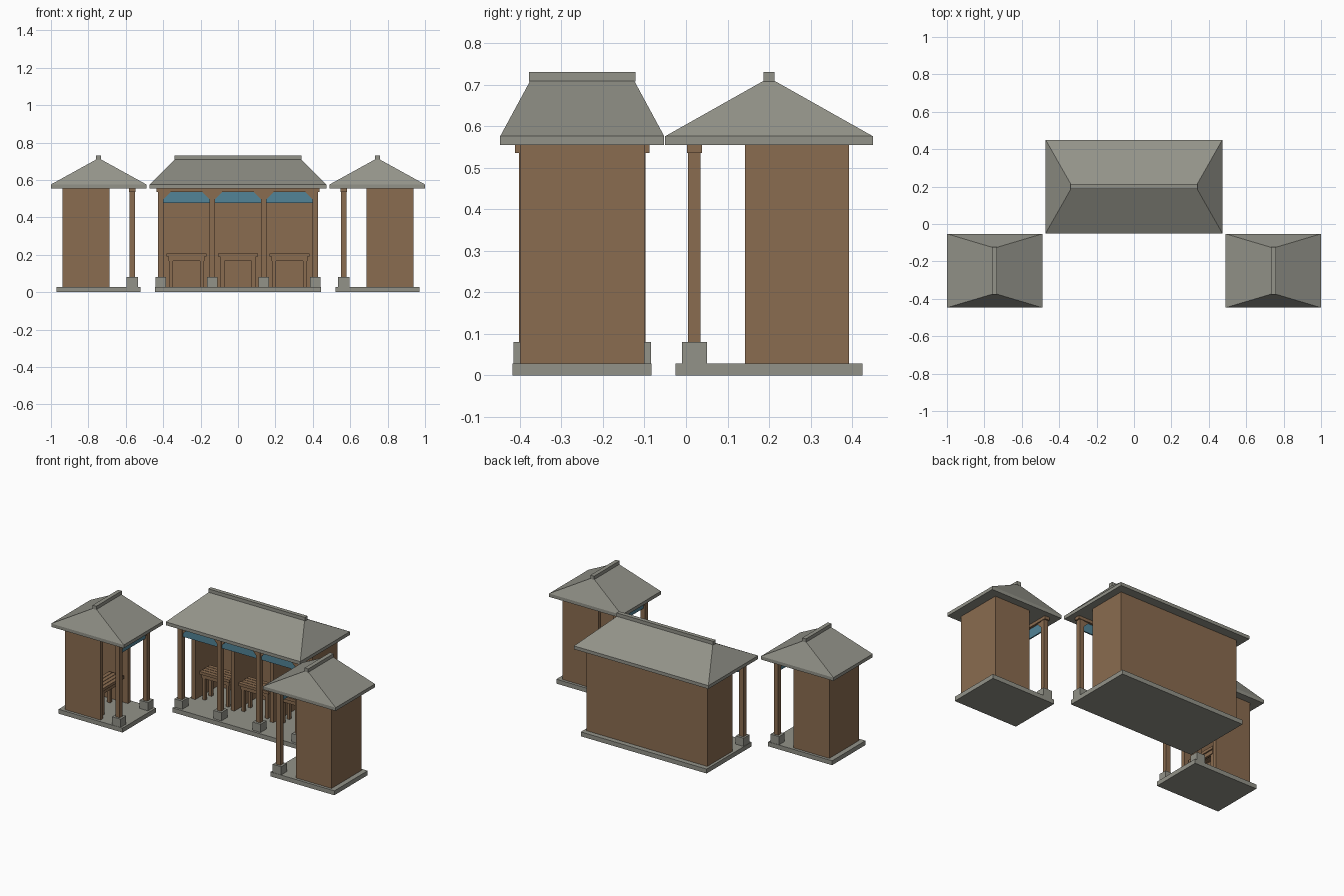
import bpy, bmesh, math
from mathutils import Matrix

if "Cube" in bpy.data.objects:
    bpy.data.objects.remove(bpy.data.objects["Cube"])

def material(name, rgb):
    m = bpy.data.materials.new(name)
    m.diffuse_color = (*rgb, 1)
    m.use_nodes = True
    m.node_tree.nodes["Principled BSDF"].inputs["Base Color"].default_value = m.diffuse_color
    return m

WOOD = material("brown wood", (0.255, 0.15, 0.08))
STONE = material("grey stone", (0.29, 0.29, 0.25))
BLUE = material("blue valance", (0.085, 0.23, 0.31))

def finish(bm, name, mat, place):
    bmesh.ops.recalc_face_normals(bm, faces=bm.faces)
    me = bpy.data.meshes.new(name)
    bm.to_mesh(me)
    bm.free()
    me.materials.append(mat)
    ob = bpy.data.objects.new(name, me)
    ob.matrix_world = place
    bpy.context.collection.objects.link(ob)

def boxes(name, mat, place, spans):
    """One object made of boxes given as (x0, x1, y0, y1, z0, z1)."""
    bm = bmesh.new()
    for x0, x1, y0, y1, z0, z1 in spans:
        m = Matrix.Translation(((x0 + x1) / 2, (y0 + y1) / 2, (z0 + z1) / 2))
        m = m @ Matrix.Diagonal((x1 - x0, y1 - y0, z1 - z0, 1))
        bmesh.ops.create_cube(bm, size=1, matrix=m)
    finish(bm, name, mat, place)

def roof(place, half, depth, ridge):
    # hipped slab: eave edge, then slope up to a narrow ridge
    bm = bmesh.new()
    rings = []
    for a, b, z in ((half, depth, 0.555), (half, depth, 0.576), (ridge, 0.012, 0.71)):
        rings.append([bm.verts.new((sx * a, sy * b, z))
                      for sx, sy in ((-1, -1), (1, -1), (1, 1), (-1, 1))])
    bm.faces.new(rings[0])
    bm.faces.new(rings[-1])
    for lo, hi in zip(rings, rings[1:]):
        for i in range(4):
            j = (i + 1) % 4
            bm.faces.new((lo[i], lo[j], hi[j], hi[i]))
    finish(bm, "hipped_roof", STONE, place)
    boxes("ridge_cap", STONE, place, [(-ridge - .003, ridge + .003, -.013, .013, .708, .731)])

def brackets(place, cols):
    # triangular braces between columns and beam
    bm = bmesh.new()
    for a, b in zip(cols, cols[1:]):
        for x, s in ((a + .014, 1), (b - .014, -1)):
            tri = [(x, .536), (x + s * .04, .536), (x, .496)]
            f = [bm.verts.new((u, -.191, z)) for u, z in tri]
            g = [bm.verts.new((u, -.169, z)) for u, z in tri]
            bm.faces.new(f)
            bm.faces.new(g)
            for i in range(3):
                j = (i + 1) % 3
                bm.faces.new((f[i], f[j], g[j], g[i]))
    finish(bm, "corner_brackets", WOOD, place)

def desk(place, c):
    # slatted top, apron and four legs
    n, y0, y1 = 4, .0 - .045, .065
    step = (y1 - y0) / n
    boxes("desk_slats", WOOD, place,
          [(c - .106, c + .106, y0 + i * step, y0 + (i + .88) * step, .19, .208) for i in range(n)])
    parts = [(c - .097, c + .097, y, y + .014, .166, .191) for y in (y0 + .008, y1 - .024)]
    parts += [(c + s * .09 - .007, c + s * .09 + .007, y0 + .01, y1 - .012, .166, .191) for s in (-1, 1)]
    boxes("desk_apron", WOOD, place, parts)
    boxes("desk_legs", WOOD, place,
          [(c + s * .083 - .01, c + s * .083 + .01, y, y + .02, .027, .19)
           for s in (-1, 1) for y in (y0 + .012, y1 - .034)])

def pavilion(cells, x, y, angle, ridge, depth):
    place = Matrix.Translation((x, y, 0)) @ Matrix.Rotation(math.radians(angle), 4, 'Z')
    h = cells * .1375
    cols = [-h + i * .275 for i in range(cells + 1)]
    roof(place, h + .06, depth, ridge)
    boxes("floor_slab", STONE, place, [(-h - .03, h + .03, -.225, .225, 0, .028)])
    # back wall and cell partitions
    walls = [(-h - .0125, h + .0125, .168, .193, .027, .556)]
    walls += [(c - .0125, c + .0125, -.058, .17, .027, .556) for c in cols]
    boxes("cell_walls", WOOD, place, walls)
    # porch columns on stone feet, carrying a beam
    boxes("columns", WOOD, place, [(c - .015, c + .015, -.195, -.165, .06, .54) for c in cols])
    boxes("column_feet", STONE, place, [(c - .028, c + .028, -.21, -.15, .027, .08) for c in cols])
    boxes("front_beam", WOOD, place, [(-h - .024, h + .024, -.198, -.162, .536, .556)])
    boxes("valance", BLUE, place,
          [(a + .014, b - .014, -.184, -.176, .476, .537) for a, b in zip(cols, cols[1:])])
    brackets(place, cols)
    for a, b in zip(cols, cols[1:]):
        desk(place, (a + b) / 2)

pavilion(3, 0, .2, 0, .337, .25)
pavilion(1, .745, -.25, -90, .125, .255)
pavilion(1, -.745, -.25, 90, .125, .255)
